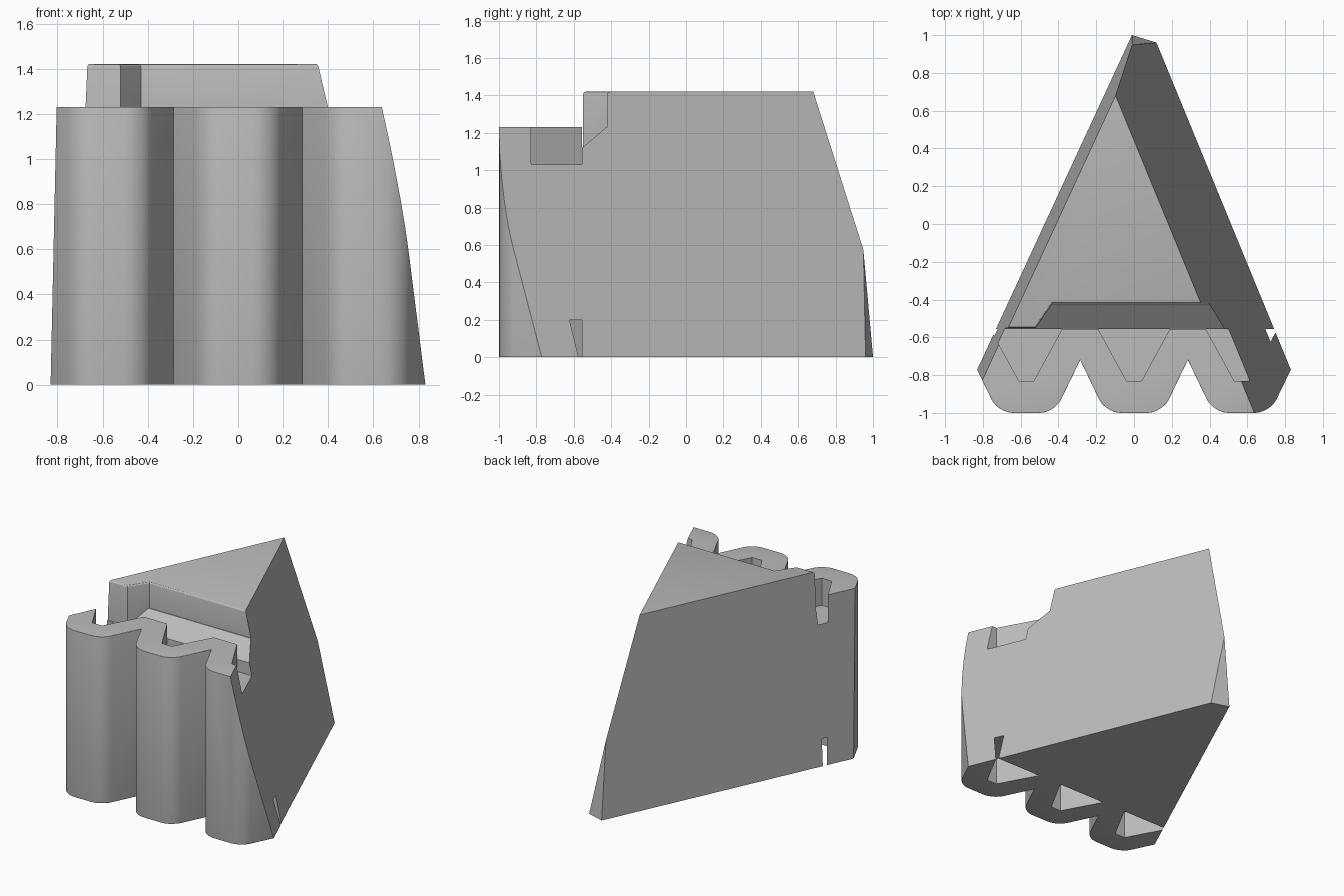
import bpy, bmesh
from mathutils import Vector

if "Cube" in bpy.data.objects:
    bpy.data.objects.remove(bpy.data.objects["Cube"])

stone = bpy.data.materials.new("plain grey")
stone.use_nodes = True
GREY = (0.5, 0.5, 0.5, 1)
stone.diffuse_color = GREY
stone.node_tree.nodes["Principled BSDF"].inputs["Base Color"].default_value = GREY


def prism(points, low, high):
    """Extrude a plan outline from one height to another."""
    bm = bmesh.new()
    face = bm.faces.new([bm.verts.new((x, y, low)) for x, y in points])
    top = bmesh.ops.extrude_face_region(bm, geom=[face])["geom"]
    verts = [v for v in top if isinstance(v, bmesh.types.BMVert)]
    bmesh.ops.translate(bm, verts=verts, vec=(0, 0, high - low))
    bmesh.ops.recalc_face_normals(bm, faces=bm.faces)
    return bm


def round_edges(bm, test, radius, segments):
    edges = [e for e in bm.edges if test(*(v.co for v in e.verts))]
    bmesh.ops.bevel(bm, geom=edges, offset=radius, segments=segments,
                    profile=0.5, affect='EDGES', clamp_overlap=True)


def make(name, bm):
    mesh = bpy.data.meshes.new(name)
    bm.to_mesh(mesh)
    bm.free()
    mesh.materials.append(stone)
    obj = bpy.data.objects.new(name, mesh)
    bpy.context.collection.objects.link(obj)
    return obj


PITCH, WALL_TOP, CROWN_TOP = 0.57, 1.23, 1.42
BACK = -0.555  # rear wall of the channels

# Corrugated block: three ribs along the front, rounded corners and rims
outline = [(-0.855, -0.72)]
for i in (-1, 0, 1):
    c = i * PITCH
    outline += [(c - 0.15, -1), (c + 0.15, -1), (c + 0.285, -0.72)]
outline += [(1.2, 0), (1.2, 1.3), (-1.2, 1.3), (-1.2, 0)]
block = prism(outline, 0, WALL_TOP)
round_edges(block, lambda a, b: abs(a.z - b.z) > 1 and a.y < -0.99, 0.08, 5)
round_edges(block, lambda a, b: abs(a.z - b.z) < 0.01 and max(a.y, b.y) < -0.7, 0.035, 4)
body = make("ribbed_wedge", block)

helpers = []


def combine(name, bm, operation):
    cutter = make(name, bm)
    cutter.hide_render = True
    helpers.append(cutter)
    mod = body.modifiers.new(name, 'BOOLEAN')
    mod.operation, mod.solver, mod.object = operation, 'EXACT', cutter


# Channels behind each rib, open at the top and at the bottom
for i in (-1, 0, 1):
    c = i * PITCH
    trapezoid = [(c - 0.19, BACK), (c - 0.04, -0.83), (c + 0.04, -0.83), (c + 0.19, BACK)]
    combine("upper_channel", prism(trapezoid, 1.03, 1.5), 'DIFFERENCE')
    combine("lower_channel", prism(trapezoid, -0.2, 0.2), 'DIFFERENCE')

# Sloping ledge between the wall and the crown
ledge = prism([(BACK, 1.12), (BACK, 1.33), (-0.307, 1.33)], -1.5, 1.5)
for v in ledge.verts:
    v.co = Vector((v.co.z, v.co.x, v.co.y))
bmesh.ops.recalc_face_normals(ledge, faces=ledge.faces)
combine("ledge", ledge, 'DIFFERENCE')

# Crown: raised top with a step forward on one side
crown = prism([(-1.1, -0.55), (-0.52, -0.55), (-0.43, -0.42), (1.1, -0.42),
               (1.1, 1.25), (-1.1, 1.25)], 1.1, CROWN_TOP)
round_edges(crown, lambda a, b: min(a.z, b.z) > 1.4 and max(a.y, b.y) < -0.4, 0.015, 3)
combine("crown", crown, 'UNION')

# Leaning side planes and the blunt rear tip
envelope = bmesh.new()
bmesh.ops.create_cube(envelope, size=4)
for normal, distance in (((0.925, 0.38, 0.216), 0.475),
                         ((-0.908, 0.42, 0.039), 0.43),
                         ((0.294, 0.956, 0.086), 0.953)):
    n = Vector(normal)
    cut = bmesh.ops.bisect_plane(
        envelope, geom=envelope.verts[:] + envelope.edges[:] + envelope.faces[:],
        plane_co=n * distance / n.length_squared, plane_no=n, clear_outer=True)
    rim = [g for g in cut["geom_cut"] if isinstance(g, bmesh.types.BMEdge)]
    bmesh.ops.edgeloop_fill(envelope, edges=rim)
bmesh.ops.recalc_face_normals(envelope, faces=envelope.faces)
combine("envelope", envelope, 'INTERSECT')

# Bake the cuts, discard the helpers, smooth the rounded edges
bpy.context.view_layer.update()
solid = bpy.data.meshes.new_from_object(
    body.evaluated_get(bpy.context.evaluated_depsgraph_get()))
body.modifiers.clear()
body.data = solid
solid.materials.clear()
solid.materials.append(stone)
for face in solid.polygons:
    face.material_index = 0
for helper in helpers:
    bpy.data.objects.remove(helper)
for obj in bpy.context.selected_objects:
    obj.select_set(False)
body.select_set(True)
bpy.context.view_layer.objects.active = body
bpy.ops.object.shade_smooth_by_angle(angle=0.5)
